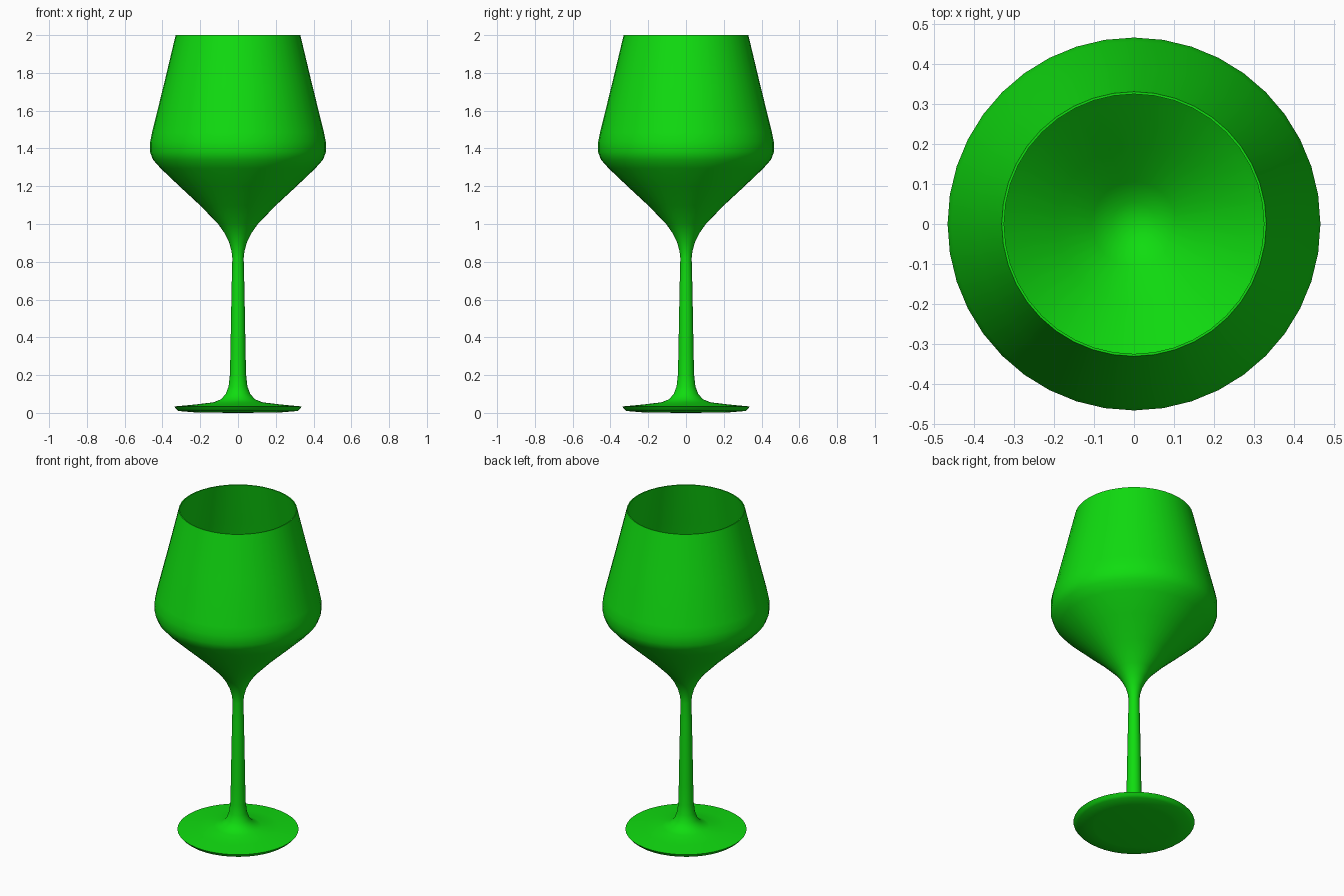
import bpy, bmesh, math
from mathutils import Matrix, Vector

cube = bpy.data.objects.get("Cube")
if cube:
    bpy.data.objects.remove(cube, do_unlink=True)

SIDES = 40

green = bpy.data.materials.new("bright_green")
green.use_nodes = True
colour = (0.005, 0.72, 0.005, 1)
green.diffuse_color = colour
green.node_tree.nodes["Principled BSDF"].inputs["Base Color"].default_value = colour


def lathe(name, profile, smooth_angle):
    """Spin an (r, z) profile round the z axis; ends on the axis are closed."""
    bm = bmesh.new()
    verts = [bm.verts.new((r, 0, z)) for r, z in profile]
    edges = [bm.edges.new(pair) for pair in zip(verts, verts[1:])]
    bmesh.ops.spin(bm, geom=verts + edges, cent=(0, 0, 0), axis=(0, 0, 1),
                   angle=math.tau, steps=SIDES, use_merge=True)
    bmesh.ops.remove_doubles(bm, verts=bm.verts, dist=0.0001)
    bmesh.ops.recalc_face_normals(bm, faces=bm.faces)
    mesh = bpy.data.meshes.new(name)
    bm.to_mesh(mesh)
    bm.free()
    mesh.materials.append(green)
    obj = bpy.data.objects.new(name, mesh)
    bpy.context.collection.objects.link(obj)
    bpy.ops.object.select_all(action='DESELECT')
    obj.select_set(True)
    bpy.context.view_layer.objects.active = obj
    bpy.ops.object.shade_smooth_by_angle(angle=math.radians(smooth_angle))
    return obj


# Foot, flared stem, bowl outside, rim, then the bowl inside down to its floor
foot = [(0, 0), (0.22, 0.002), (0.315, 0.01), (0.327, 0.02), (0.338, 0.034)]
flare = [(0.23, 0.044), (0.13, 0.056), (0.09, 0.072), (0.065, 0.1),
         (0.05, 0.14), (0.043, 0.2)]
stem = [(0.04, 0.32), (0.037, 0.5), (0.033, 0.7), (0.03, 0.82)]
outside = [(0.034, 0.855), (0.046, 0.9), (0.07, 0.95), (0.105, 1.0),
           (0.2, 1.098), (0.31, 1.2), (0.41, 1.295), (0.45, 1.34),
           (0.465, 1.38), (0.465, 1.435), (0.455, 1.485), (0.392, 1.74), (0.33, 2.0)]
inside = [(0.324, 2.0), (0.386, 1.74), (0.449, 1.485), (0.458, 1.435),
          (0.458, 1.383), (0.443, 1.345), (0.403, 1.302), (0.303, 1.207),
          (0.193, 1.106), (0.105, 1.018), (0.055, 0.978), (0, 0.965)]

lathe("wine_glass", foot + flare + stem + outside + inside, 50)
